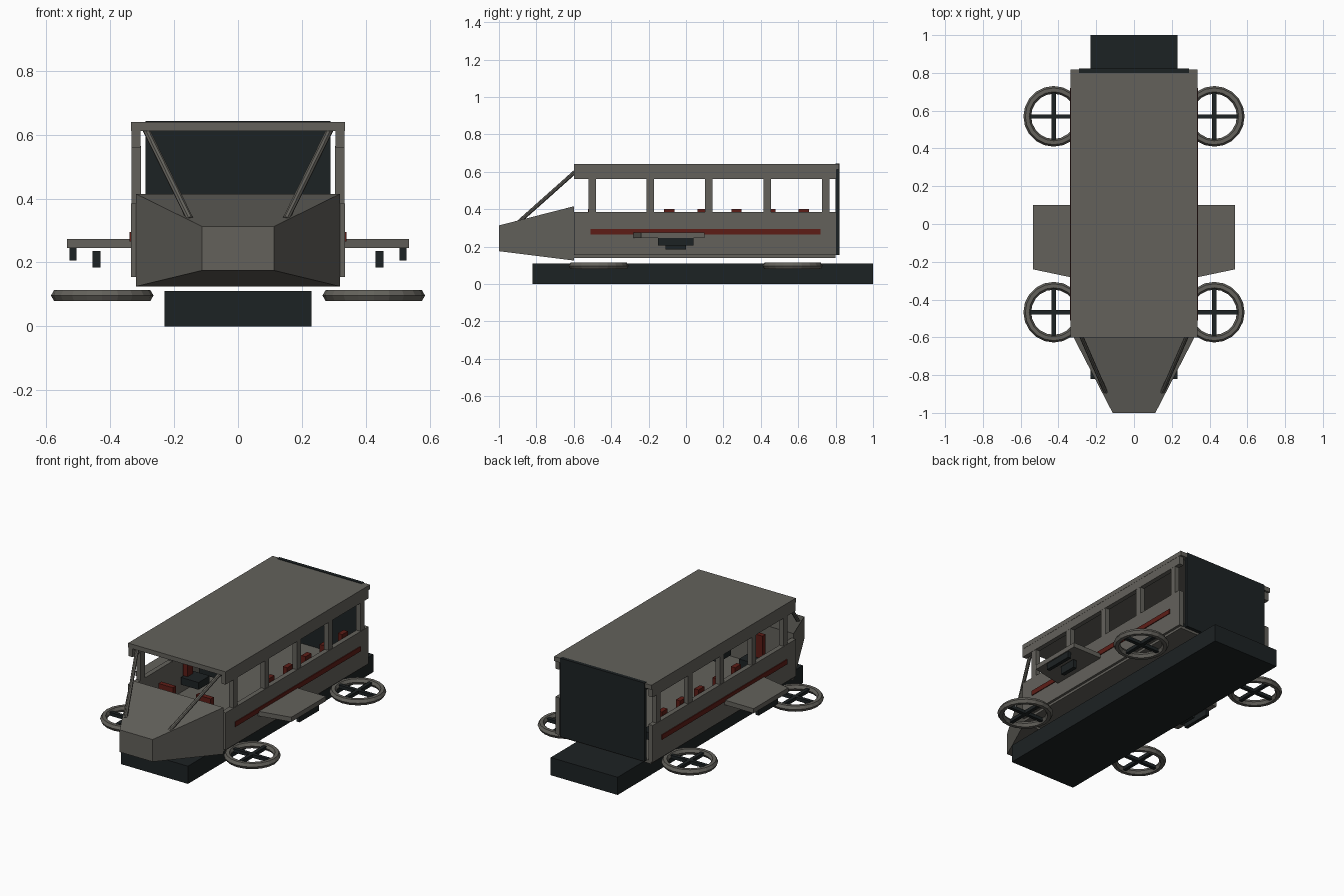
import bpy, bmesh
from math import pi
from mathutils import Vector

if "Cube" in bpy.data.objects:
    bpy.data.objects.remove(bpy.data.objects["Cube"])


def material(name, rgb):
    m = bpy.data.materials.new(name)
    m.diffuse_color = (*rgb, 1)
    m.use_nodes = True
    m.node_tree.nodes["Principled BSDF"].inputs["Base Color"].default_value = m.diffuse_color
    return m


HULL = material("hull_grey", (0.125, 0.12, 0.105))
DARK = material("dark_metal", (0.012, 0.016, 0.017))
RED = material("dull_red", (0.11, 0.012, 0.008))


def box(name, mat, x, y, z):
    """Box from (min, max) ranges on each axis."""
    bpy.ops.mesh.primitive_cube_add(size=1, location=(sum(x) / 2, sum(y) / 2, sum(z) / 2))
    o = bpy.context.object
    o.name = name
    o.scale = (abs(x[1] - x[0]), abs(y[1] - y[0]), abs(z[1] - z[0]))
    o.data.materials.append(mat)
    return o


def loft(name, mat, a, b):
    """Solid between two matching polygon loops."""
    bm = bmesh.new()
    va, vb = [bm.verts.new(p) for p in a], [bm.verts.new(p) for p in b]
    n = len(va)
    bm.faces.new(va)
    bm.faces.new(vb[::-1])
    for i in range(n):
        j = (i + 1) % n
        bm.faces.new((va[i], vb[i], vb[j], va[j]))
    bmesh.ops.recalc_face_normals(bm, faces=bm.faces)
    me = bpy.data.meshes.new(name)
    bm.to_mesh(me)
    bm.free()
    o = bpy.data.objects.new(name, me)
    bpy.context.collection.objects.link(o)
    me.materials.append(mat)
    return o


def rod(name, mat, a, b, r):
    a, b = Vector(a), Vector(b)
    bpy.ops.mesh.primitive_cylinder_add(vertices=8, radius=r, depth=(b - a).length, location=(a + b) / 2)
    o = bpy.context.object
    o.name = name
    o.rotation_euler = (b - a).to_track_quat('Z', 'Y').to_euler()
    o.data.materials.append(mat)


def section(y, w, z0, z1):
    return [(-w, y, z0), (w, y, z0), (w, y, z1), (-w, y, z1)]


# Main body
box("lower_skid", DARK, (-0.23, 0.23), (-0.82, 1.0), (0, 0.11))
box("floor", HULL, (-0.32, 0.32), (-0.6, 0.8), (0.14, 0.16))
box("roof", HULL, (-0.335, 0.335), (-0.6, 0.818), (0.612, 0.64))
box("rear_door", DARK, (-0.29, 0.29), (0.8, 0.822), (0.155, 0.643))
loft("nose", HULL, section(-1.0, 0.113, 0.175, 0.313), section(-0.6, 0.32, 0.125, 0.415))

for s in (-1, 1):
    side = "right" if s > 0 else "left"
    # Side walls, rails and window posts
    box(side + "_wall", HULL, (s * 0.305, s * 0.335), (-0.6, 0.805), (0.155, 0.385))
    box(side + "_roof_rail", HULL, (s * 0.305, s * 0.334), (-0.6, 0.805), (0.56, 0.615))
    box(side + "_stripe", RED, (s * 0.325, s * 0.34), (-0.51, 0.72), (0.265, 0.295))
    for i in range(5):
        y = -0.502 + i * 0.312
        box(side + "_post", HULL, (s * 0.303, s * 0.333), (y - 0.02, y + 0.02), (0.38, 0.565))
    # Windscreen strut
    rod(side + "_windscreen_strut", HULL, (s * 0.29, -0.57, 0.62), (s * 0.15, -0.89, 0.335), 0.011)

    # Stub wing with slung pods
    outline = [(s * 0.32, -0.285), (s * 0.535, -0.24), (s * 0.535, 0.1), (s * 0.32, 0.1)]
    loft(side + "_wing", HULL, [(*p, 0.245) for p in outline], [(*p, 0.274) for p in outline])
    box(side + "_inner_pod", DARK, (s * 0.43, s * 0.455), (-0.11, 0.0), (0.185, 0.236))
    box(side + "_outer_pod", DARK, (s * 0.506, s * 0.528), (-0.15, 0.04), (0.206, 0.247))

    # Lift rings with cross spokes
    for cy in (-0.467, 0.57):
        c = (s * 0.425, cy, 0.0965)
        bpy.ops.mesh.primitive_torus_add(location=c, major_segments=20, minor_segments=6,
                                         major_radius=0.14, minor_radius=0.0205)
        o = bpy.context.object
        o.name = side + "_lift_ring"
        o.data.materials.append(HULL)
        box(side + "_spoke", DARK, (c[0] - 0.135, c[0] + 0.135), (cy - 0.011, cy + 0.011), (0.086, 0.107))
        box(side + "_spoke", DARK, (c[0] - 0.011, c[0] + 0.011), (cy - 0.135, cy + 0.135), (0.086, 0.107))

    # Passenger seats along the walls
    for i in range(5):
        y = -0.09 + i * 0.18
        box(side + "_seat", DARK, (s * 0.17, s * 0.29), (y - 0.055, y + 0.055), (0.22, 0.265))
        box(side + "_seat_back", RED, (s * 0.265, s * 0.295), (y - 0.028, y + 0.028), (0.25, 0.402))
    # Pilot seats
    box(side + "_pilot_seat", DARK, (s * 0.07, s * 0.19), (-0.54, -0.42), (0.2, 0.26))
    box(side + "_pilot_seat_back", RED, (s * 0.08, s * 0.18), (-0.525, -0.495), (0.24, 0.402))
